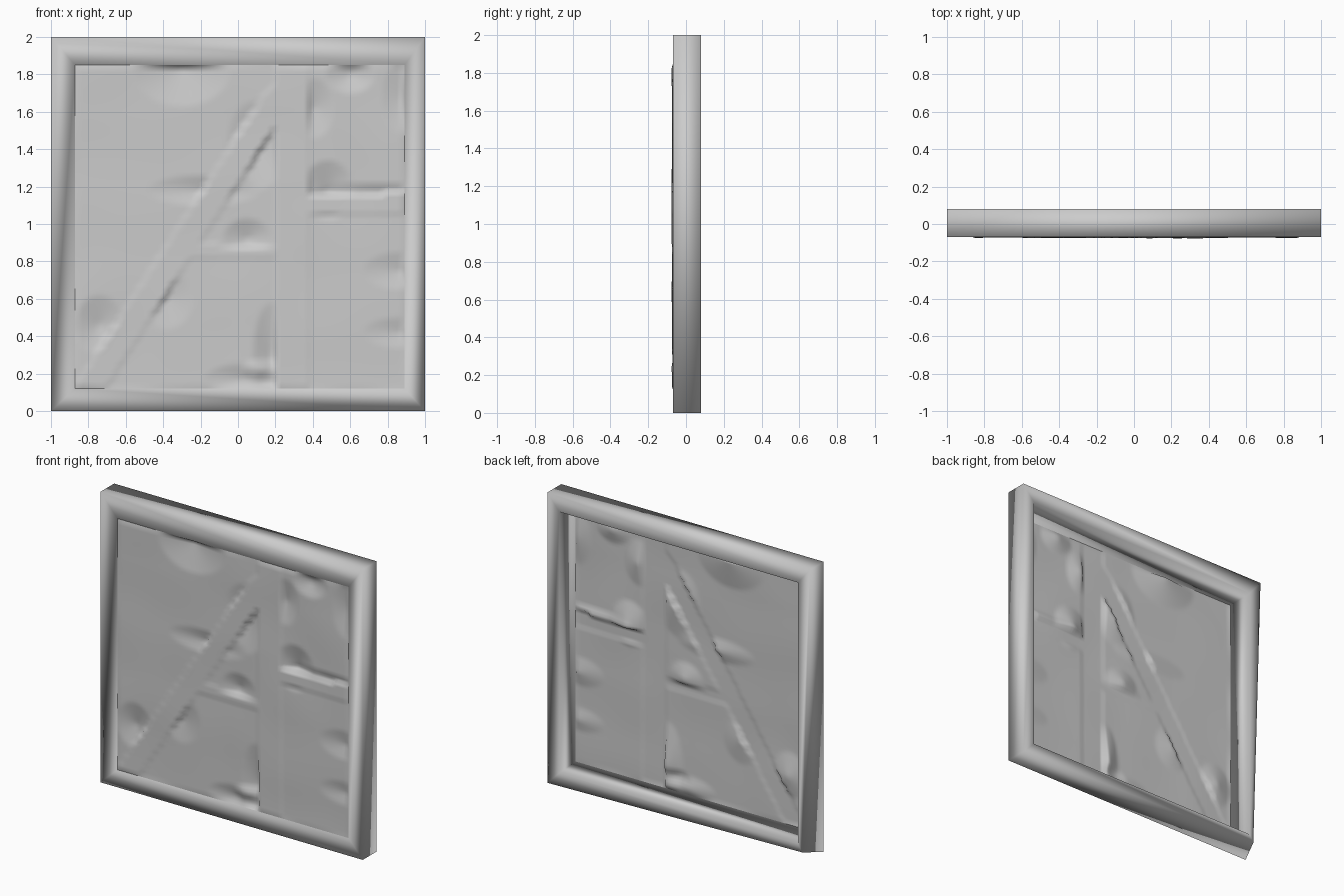
import bpy, bmesh, math
from mathutils import Vector, noise

if "Cube" in bpy.data.objects:
    bpy.data.objects.remove(bpy.data.objects["Cube"])


def finish(name, bm):
    bmesh.ops.recalc_face_normals(bm, faces=bm.faces)
    me = bpy.data.meshes.new(name)
    bm.to_mesh(me)
    bm.free()
    for p in me.polygons:
        p.use_smooth = True
    ob = bpy.data.objects.new(name, me)
    bpy.context.collection.objects.link(ob)
    return ob


# Outer frame: four rectangular rings bridged into a softly shaded hollow border
L, R, B, T = -0.87, 0.89, 0.12, 1.85


def rect(x0, x1, z0, z1, y):
    return [(x0, y, z0), (x1, y, z0), (x1, y, z1), (x0, y, z1)]


front_in = rect(L, R, B, T, -0.068)
front_out = rect(-1, 1, 0, 2, -0.07)
back_out = rect(-1, 1, 0, 2, 0.08)
back_in = rect(-0.91, 0.91, 0.09, 1.89, 0.08)
back_out[0] = (-0.94, 0.08, 0.04)      # worn lower corner at the back
bm = bmesh.new()
rings = [[bm.verts.new(c) for c in ring]
         for ring in (front_in, front_out, back_out, back_in)]
for i in range(4):
    a, b = rings[i], rings[(i + 1) % 4]
    for k in range(4):
        n = (k + 1) % 4
        bm.faces.new((a[k], a[n], b[n], b[k]))
finish("outer_frame", bm)

# Timbers as segments: start x, z, end x, z, half width
timbers = [
    (0.29, 0.0, 0.29, 2.0, 0.09),        # post
    (-0.80, 0.11, 0.22, 1.68, 0.072),    # diagonal brace
    (-0.28, 0.855, 0.25, 0.845, 0.035),  # short rail
    (0.30, 1.10, 1.0, 1.11, 0.055),      # right rail
]
# Hollows in the plaster: x, z, radius in x, radius in z, depth
dents = [
    (-0.30, 1.83, 0.26, 0.20, 0.035),
    (0.60, 1.80, 0.13, 0.10, 0.030),
    (0.41, 1.62, 0.10, 0.16, 0.025),
    (0.48, 1.18, 0.14, 0.16, 0.040),
    (0.75, 1.17, 0.36, 0.05, 0.018),
    (0.05, 0.92, 0.13, 0.11, 0.030),
    (-0.18, 1.18, 0.30, 0.08, 0.020),
    (0.10, 1.42, 0.16, 0.24, 0.030),
    (-0.74, 0.46, 0.13, 0.16, 0.030),
    (-0.38, 0.60, 0.14, 0.16, 0.020),
    (0.18, 0.30, 0.10, 0.28, 0.035),
    (0.02, 0.17, 0.20, 0.08, 0.020),
    (0.89, 1.68, 0.12, 0.20, 0.022),
    (0.87, 0.75, 0.20, 0.10, 0.018),
    (0.87, 0.42, 0.20, 0.08, 0.015),
]


def on_timber(x, z):
    for x0, z0, x1, z1, w in timbers:
        a, d, p = Vector((x0, z0)), Vector((x1 - x0, z1 - z0)), Vector((x, z))
        t = max(0, min(1, (p - a).dot(d) / d.length_squared))
        if (p - a - d * t).length <= w:
            return True
    return False


def depth(x, z):
    y = -0.070 + 0.006 * noise.noise(Vector((x * 2.5, 3.0, z * 2.5)))
    if on_timber(x, z):
        return y - 0.004
    for cx, cz, rx, rz, d in dents:
        r = math.hypot((x - cx) / rx, (z - cz) / rz)
        y += d * max(0, 1 - r)
    # raised lump of plaster at the foot of the post
    y -= 0.022 * max(0, 1 - math.hypot((x - 0.13) / 0.12, (z - 0.22) / 0.06))
    return y


# Thin uneven plaster sheet with the timbers raised from it
N = 88
bm = bmesh.new()
grid = []
for j in range(N + 1):
    z = B + (T - B) * j / N
    row = []
    for i in range(N + 1):
        x = L + (R - L) * i / N
        edge = i in (0, N) or j in (0, N)
        row.append(bm.verts.new((x, -0.068 if edge else depth(x, z), z)))
    grid.append(row)
for j in range(N):
    for i in range(N):
        bm.faces.new((grid[j][i], grid[j][i + 1], grid[j + 1][i + 1], grid[j + 1][i]))
finish("timbered_plaster_panel", bm)
